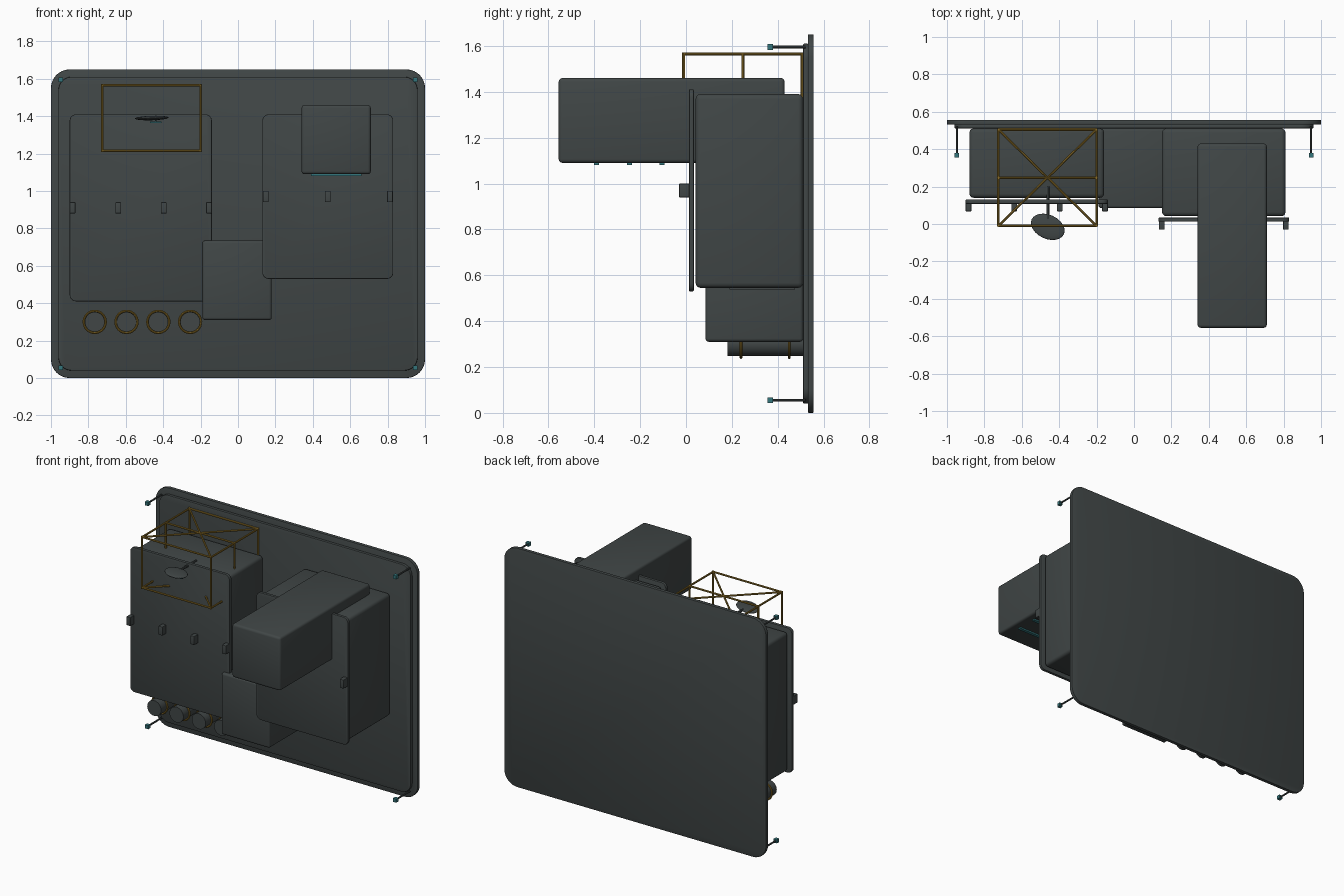
import bpy, bmesh, math
from mathutils import Vector

if "Cube" in bpy.data.objects:
    bpy.data.objects.remove(bpy.data.objects["Cube"])


def material(name, rgb):
    m = bpy.data.materials.new(name)
    m.diffuse_color = (*rgb, 1)
    m.use_nodes = True
    m.node_tree.nodes["Principled BSDF"].inputs["Base Color"].default_value = m.diffuse_color
    return m


HULL = material("dark_grey", (0.052, 0.062, 0.062))
GOLD = material("dull_gold", (0.25, 0.15, 0.02))
TEAL = material("teal", (0.035, 0.18, 0.20))


def finish(name, bm, mat, smooth=True):
    me = bpy.data.meshes.new(name)
    bmesh.ops.recalc_face_normals(bm, faces=bm.faces)
    bm.to_mesh(me)
    bm.free()
    me.materials.append(mat)
    ob = bpy.data.objects.new(name, me)
    bpy.context.collection.objects.link(ob)
    if smooth:
        bpy.context.view_layer.objects.active = ob
        ob.select_set(True)
        bpy.ops.object.shade_smooth_by_angle(angle=math.radians(35))
        ob.select_set(False)
    return ob


def box(name, x, y, z, mat=HULL, bevel=0.0):
    """Box from (min, max) ranges, optionally with rounded edges."""
    bm = bmesh.new()
    bmesh.ops.create_cube(bm, size=1)
    for v in bm.verts:
        v.co = Vector([(r[0] + r[1]) / 2 + c * (r[1] - r[0]) for r, c in zip((x, y, z), v.co)])
    if bevel:
        bmesh.ops.bevel(bm, geom=bm.edges[:], offset=bevel, segments=3, profile=0.5, affect='EDGES')
    return finish(name, bm, mat, bool(bevel))


def panel(name, x, y, z, radius, edge=0.004):
    """Upright plate with rounded corners and softened rims."""
    bm = bmesh.new()
    pts = []
    for i, (cx, cz) in enumerate([(x[1] - radius, z[1] - radius), (x[0] + radius, z[1] - radius),
                                  (x[0] + radius, z[0] + radius), (x[1] - radius, z[0] + radius)]):
        for k in range(9):
            a = math.pi / 2 * (i + k / 8)
            pts.append((cx + radius * math.cos(a), y[0], cz + radius * math.sin(a)))
    face = bm.faces.new([bm.verts.new(p) for p in pts])
    new = bmesh.ops.extrude_face_region(bm, geom=[face])["geom"]
    bmesh.ops.translate(bm, vec=(0, y[1] - y[0], 0), verts=[g for g in new if isinstance(g, bmesh.types.BMVert)])
    rims = [e for e in bm.edges if abs(e.verts[0].co.y - e.verts[1].co.y) < 1e-6]
    bmesh.ops.bevel(bm, geom=rims, offset=edge, segments=2, profile=0.5, affect='EDGES')
    return finish(name, bm, HULL)


def rod(name, a, b, r, mat=HULL, sides=8):
    a, b = Vector(a), Vector(b)
    d = b - a
    bm = bmesh.new()
    bmesh.ops.create_cone(bm, cap_ends=True, segments=sides, radius1=r, radius2=r, depth=d.length)
    bm.transform(d.to_track_quat('Z', 'Y').to_matrix().to_4x4())
    bmesh.ops.translate(bm, vec=(a + b) / 2, verts=bm.verts)
    return finish(name, bm, mat)


# Wall plate in two layers, with a tipped pin at each corner
panel("wall_plate", (-1, 1), (0.531, 0.556), (0, 1.65), 0.1)
panel("wall_plate_step", (-0.96, 0.96), (0.511, 0.532), (0.04, 1.61), 0.07)
for x in (-0.947, 0.947):
    for z in (0.055, 1.595):
        rod("corner_pin", (x, 0.375, z), (x, 0.52, z), 0.006)
        box("corner_pin_tip", (x - .0125, x + .0125), (0.355, 0.38), (z - .0125, z + .0125), TEAL)

# Left and right cabinets with doors and clips
box("left_cabinet", (-0.88, -0.16), (0.14, 0.511), (0.43, 1.39), bevel=0.022)
panel("left_cabinet_door", (-0.90, -0.14), (0.108, 0.131), (0.41, 1.41), 0.035)
for x in (-0.885, -0.64, -0.397, -0.155):
    box("left_door_clip", (x - .015, x + .015), (0.068, 0.12), (0.88, 0.94), bevel=0.003)
box("right_cabinet", (0.15, 0.81), (0.042, 0.511), (0.545, 1.39), bevel=0.022)
panel("right_cabinet_door", (0.13, 0.83), (0.013, 0.034), (0.53, 1.41), 0.035)
for x in (0.148, 0.48, 0.812):
    box("right_door_clip", (x - .015, x + .015), (-0.03, 0.025), (0.94, 1.0), bevel=0.003)
box("right_cabinet_vent", (0.25, 0.71), (0.19, 0.475), (0.537, 0.55))

# Lower middle cabinet and long forward arm with strips underneath
box("middle_cabinet", (-0.19, 0.18), (0.085, 0.511), (0.31, 0.735), bevel=0.014)
box("forward_arm", (0.34, 0.71), (-0.555, 0.43), (1.09, 1.46), bevel=0.016)
for y in (-0.39, -0.247, -0.104):
    box("arm_strip", (0.39, 0.66), (y - .011, y + .011), (1.08, 1.092), TEAL)

# Row of four canisters with two gold rings each
for i in range(4):
    x = -0.766 + i * 0.17
    rod("canister", (x, 0.18, 0.3), (x, 0.515, 0.3), 0.053, sides=32)
    for y in (0.24, 0.45):
        bpy.ops.mesh.primitive_torus_add(location=(x, y, 0.3), rotation=(math.pi / 2, 0, 0), major_radius=0.059,
                                         minor_radius=0.006, major_segments=32, minor_segments=8)
        ring = bpy.context.object
        ring.name = "canister_ring"
        ring.data.materials.append(GOLD)
        bpy.ops.object.shade_smooth_by_angle()
        ring.select_set(False)

# Gold wire cage: top and bottom frames with diagonals, joined by posts
X0, X1, Y0, Y1, Z0, Z1 = -0.725, -0.2, -0.01, 0.505, 1.215, 1.565
YM = (Y0 + Y1) / 2
R = 0.0065
for z in (Z0, Z1):
    for a, b in [((X0, Y0), (X1, Y0)), ((X0, Y1), (X1, Y1)), ((X0, Y0), (X0, Y1)), ((X1, Y0), (X1, Y1)),
                 ((X0, Y0), (X1, Y1)), ((X1, Y0), (X0, Y1)), ((X0, YM), (X1, YM))]:
        rod("cage_bar", (*a, z), (*b, z), R, GOLD)
for x in (X0, X1):
    for y in (Y0, YM, Y1):
        rod("cage_post", (x, y, Z0 - R), (x, y, Z1 + R), R, GOLD)

# Flat oval sensor on a stalk, with a small light below
bm = bmesh.new()
bmesh.ops.create_uvsphere(bm, u_segments=24, v_segments=12, radius=1)
dish = finish("sensor_disc", bm, HULL)
dish.scale = (0.095, 0.064, 0.012)
dish.rotation_euler = (0, -0.03, math.radians(-25))
dish.location = (-0.461, -0.015, 1.39)
rod("sensor_stalk", (-0.461, -0.01, 1.392), (-0.461, 0.2, 1.392), 0.008)
box("sensor_light", (-0.47, -0.41), (-0.025, -0.005), (1.363, 1.372), TEAL)
rod("sensor_light_stem", (-0.44, -0.015, 1.368), (-0.44, -0.015, 1.388), 0.004)
